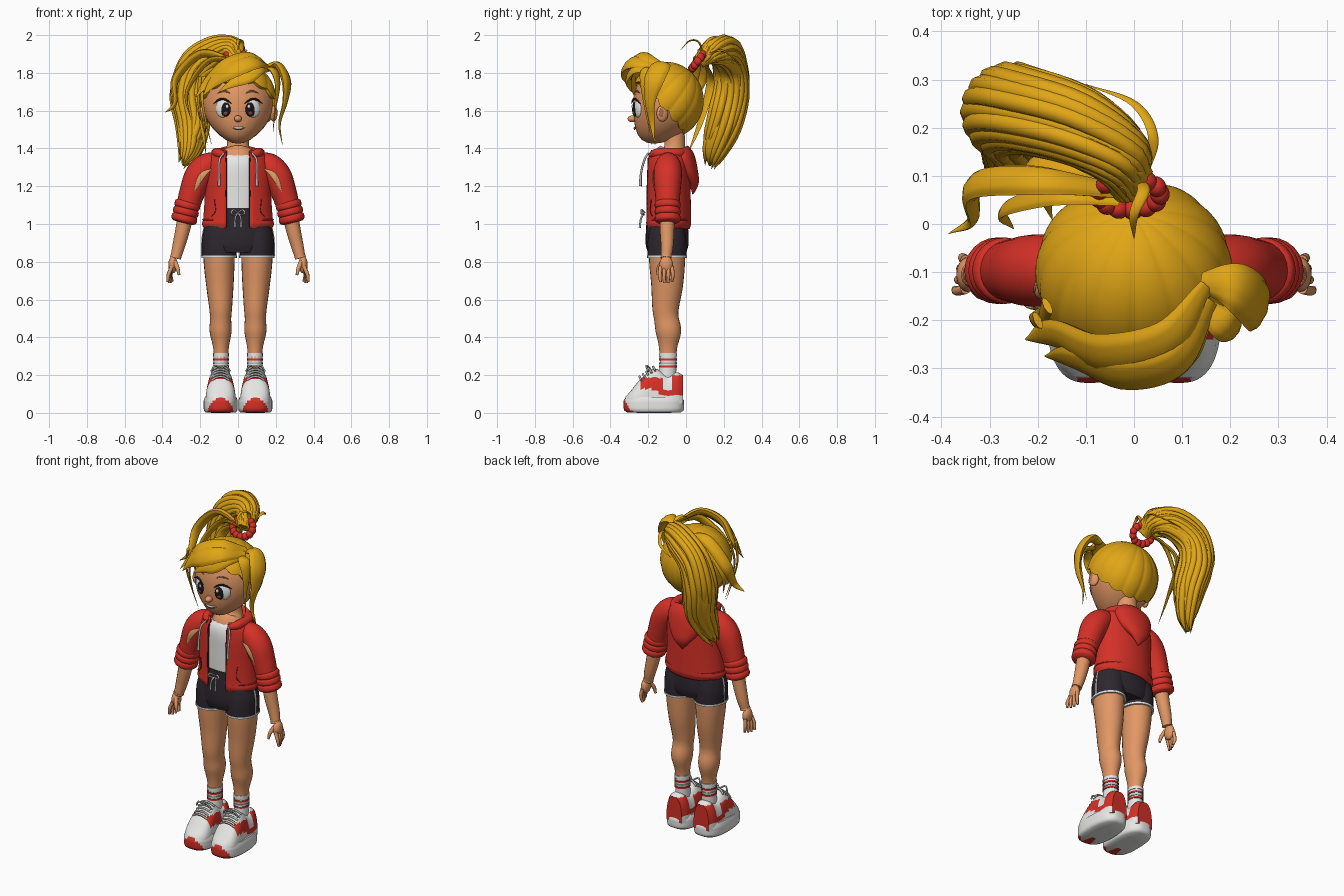
import bpy, bmesh, math, random
from math import sin, cos, pi, radians
from mathutils import Vector, Matrix

random.seed(4)
default = bpy.data.objects.get("Cube")
if default:
    bpy.data.objects.remove(default, do_unlink=True)


def material(name, *rgb):
    mat = bpy.data.materials.new(name)
    mat.use_nodes = True
    mat.diffuse_color = (*rgb, 1)
    mat.node_tree.nodes["Principled BSDF"].inputs["Base Color"].default_value = (*rgb, 1)
    return mat


GOLD = material("golden_hair", .75, .38, .008)
RED = material("red_cloth", .66, .03, .02)
SKIN = material("warm_skin", .76, .31, .13)
DARK = material("charcoal_cloth", .026, .02, .027)
WHITE = material("white", .80, .80, .78)
GREY = material("grey_cord", .46, .46, .45)
BLACK = material("eye_black", .01, .008, .01)
BROWN = material("brown", .20, .06, .035)
BROW = material("soft_brown_brow", .42, .16, .09)
TAN = material("tan_patch", .70, .36, .14)
HEAD = Vector((0, -.1, 1.655))
parts = []


def finish(name, bm, mats, rule=None):
    bmesh.ops.recalc_face_normals(bm, faces=bm.faces)
    for f in bm.faces:
        f.smooth = True
        if rule:
            f.material_index = rule(f.calc_center_median())
    mesh = bpy.data.meshes.new(name)
    bm.to_mesh(mesh)
    bm.free()
    for m in mats:
        mesh.materials.append(m)
    ob = bpy.data.objects.new(name, mesh)
    bpy.context.collection.objects.link(ob)
    parts.append(ob)
    return ob


def skin_rows(name, rows, mats, rule=None, closed=True, caps=True):
    """Skin a list of equal point rows with quads."""
    bm = bmesh.new()
    vs = [[bm.verts.new(p) for p in row] for row in rows]
    n = len(vs[0])
    for a, b in zip(vs, vs[1:]):
        for i in range(n if closed else n - 1):
            j = (i + 1) % n
            bm.faces.new((a[i], a[j], b[j], b[i]))
    if caps:
        bm.faces.new(vs[0])
        bm.faces.new(vs[-1])
    return finish(name, bm, mats, rule)


def spline(points, steps):
    """Catmull-Rom through vectors of any size."""
    p = [Vector(q) for q in points]
    p = [p[0] * 2 - p[1]] + p + [p[-1] * 2 - p[-2]]
    out = []
    for a, b, c, d in zip(p, p[1:], p[2:], p[3:]):
        for k in range(steps):
            t = k / steps
            out.append((b * 2 + (c - a) * t + (a * 2 - b * 5 + c * 4 - d) * t * t
                        + (b * 3 - a - c * 3 + d) * t ** 3) / 2)
    return out + [p[-2]]


def frame(path, i, ref):
    here = path[i].to_3d()
    t = (path[min(i + 1, len(path) - 1)].to_3d() - path[max(i - 1, 0)].to_3d()).normalized()
    u = t.cross(Vector(ref) if ref else here - HEAD).normalized()
    return here, u, u.cross(t)


def sweep(name, pts, mat, ref=(0, 1, 0), squash=1, sides=14, steps=5, lobes=0):
    """Tube through (x, y, z, radius); no ref lays it flat on the head."""
    path, rows = spline(pts, steps), []
    for i, p in enumerate(path):
        c, u, v = frame(path, i, ref)
        r = max(p[3], .001)
        ring = []
        for k in range(sides):
            a = 2 * pi * k / sides
            g = r * (1 - .1 * abs(sin(lobes * a / 2))) if lobes else r
            ring.append(c + u * g * cos(a) + v * g * squash * sin(a))
        rows.append(ring)
    return skin_rows(name, rows, [mat])


def ball(name, loc, size, mat, turn=0):
    bm = bmesh.new()
    m = Matrix.Translation(loc) @ Matrix.Rotation(turn, 4, 'Z') @ Matrix.Diagonal((*size, 1))
    bmesh.ops.create_uvsphere(bm, u_segments=24, v_segments=14, radius=1, matrix=m)
    return finish(name, bm, [mat])


# Head with tapered jaw
def face_y(x, z):
    w = (z - 1.64) / .215
    t = max(0, -w)
    u = x / (.19 * (1 - .25 * t * t))
    return -.1 - .18 * max(0, 1 - u * u - w * w) ** .5 - .07 * t * t


head = ball("head", (0, 0, 0), (1, 1, 1), SKIN)
for v in head.data.vertices:
    x, y, w = v.co
    t = max(0, -w)
    v.co = (.19 * x * (1 - .25 * t * t), -.1 + .18 * y - .07 * t * t, 1.64 + .215 * w)
ball("nose", (0, -.283, 1.557), (.02, .026, .018), SKIN)
arc = lambda x0, x1, z, h, r: [(x0 + (x1 - x0) * k / 4, face_y(x0 + (x1 - x0) * k / 4, z) - .003,
                               z + h * sin(pi * k / 4), r * sin(pi * (k + .4) / 4.8)) for k in range(5)]
sweep("teeth", arc(-.032, .036, 1.516, -.009, .006), WHITE, squash=.8)
sweep("lip_line", arc(-.036, .04, 1.511, -.012, .002), BROWN)

# Hair cap, pole tilted back to the hair tie
tilt = Matrix.Rotation(radians(-40), 3, 'X')
rows = []
for k in range(22):
    row = []
    for j in range(144):
        a = 2 * pi * j / 144
        edge = 96 + 12 * ((1 - cos(a)) / 2) ** 2 + 5 * abs(sin(7 * a))
        th = radians(edge) * (min(k, 20) + .1) / 20.1
        d = tilt @ Vector((sin(th) * sin(a), -sin(th) * cos(a), cos(th)))
        s = (.9 if k == 21 else 1) * (1 + .03 * abs(sin(7 * a)) ** .5 * sin(th))
        row.append(HEAD + Vector((d.x * .199, d.y * .191, d.z * .2)) * s)
    rows.append(row)
skin_rows("hair_cap", rows, [GOLD], caps=False)


def lock(name, *pts, squash=.4):
    sweep(name, pts, GOLD, None, squash, 20, 7, 8)


# Fringe and side locks
lock("fringe_upper", (.15, -.13, 1.84, .02), (.07, -.24, 1.88, .05), (-.06, -.27, 1.84, .055),
     (-.16, -.23, 1.75, .04), (-.225, -.24, 1.67, .002))
lock("fringe_middle", (.16, -.16, 1.83, .02), (.09, -.28, 1.855, .045), (-.02, -.31, 1.82, .055),
     (-.12, -.28, 1.76, .04), (-.185, -.275, 1.68, .002))
lock("fringe_lower", (.15, -.2, 1.82, .02), (.11, -.27, 1.82, .035), (.05, -.3, 1.78, .04),
     (-.03, -.3, 1.745, .025), (-.1, -.29, 1.70, .002))
lock("temple_lock", (.14, -.12, 1.83, .02), (.21, -.13, 1.84, .05), (.255, -.17, 1.76, .055),
     (.25, -.19, 1.65, .03), (.22, -.18, 1.53, .014), (.235, -.165, 1.42, .001))
lock("temple_lock_inner", (.14, -.17, 1.82, .02), (.19, -.21, 1.81, .035), (.21, -.22, 1.73, .024),
     (.195, -.21, 1.6, .009), (.185, -.19, 1.48, .001))
for i, x in enumerate((-.18, -.2)):
    lock(f"side_strand_{i}", (x, -.17 - i * .03, 1.78, .02), (x - .01, -.2, 1.66, .014),
         (x + .01, -.2 + i * .02, 1.54, .009), (x + .04, -.18 + i * .02, 1.42, .001))

# Ponytail: core, strands laid over it, flyaways
tail = [(-.01, .07, 1.86, .035), (-.025, .135, 1.912, .066), (-.11, .2, 1.9, .084), (-.22, .235, 1.82, .093),
        (-.26, .235, 1.68, .094), (-.24, .2, 1.52, .086), (-.255, .15, 1.39, .058), (-.29, .125, 1.31, .006)]
sweep("ponytail", tail, GOLD, sides=64, lobes=12)
path = [Vector(p) for p in tail]
for i in range(18):
    a, strand = 2 * pi * i / 18, []
    drop = random.uniform(-.02, .1)
    for k, p in enumerate(path):
        c, u, v = frame(path, k, (0, 1, 0))
        c = c + (u * cos(a) + v * sin(a)) * max(p[3] * (.76 if k < 4 else .85), .025)
        c.z += drop * k / 7
        strand.append((*c, .001 if k == 7 else .006 + p[3] * .17))
    sweep(f"tail_strand_{i}", strand, GOLD, sides=8)
lock("flyaway_side", (-.04, .07, 1.87, .02), (-.2, .09, 1.9, .035), (-.33, .08, 1.77, .035),
     (-.335, .01, 1.64, .02), (-.385, -.02, 1.59, .001), squash=.55)
lock("flyaway_front", (-.03, .05, 1.87, .015), (-.16, .06, 1.86, .026), (-.27, .03, 1.7, .02),
     (-.25, -.01, 1.55, .001))
lock("flyaway_low", (-.05, .1, 1.86, .015), (-.2, .13, 1.75, .03), (-.19, .08, 1.55, .022), (-.17, .01, 1.37, .001))
lock("flyaway_top", (.01, .09, 1.88, .012), (.02, .07, 1.96, .013), (.0, .02, 1.97, .01), (.0, -.03, 1.92, .001))
lock("flyaway_back", (.02, .1, 1.88, .01), (.04, .18, 1.92, .011), (0, .25, 1.88, .01), (-.1, .29, 1.84, .001))

# Beaded hair tie
for k in range(13):
    a = 2 * pi * k / 13
    ball(f"hair_tie_bead_{k}", (-.01 + .064 * cos(a), .062 + .033 * sin(a), 1.862 + .042 * sin(a)),
         (.02, .022, .024), RED, a)

# Neck, shirt, hips
sweep("neck", [(0, -.08, 1.3, .11), (0, -.075, 1.36, .1), (0, -.06, 1.4, .062), (0, -.06, 1.52, .056)], SKIN, squash=.95)
sweep("shirt", [(0, -.095, 1.04, .15), (0, -.095, 1.2, .15), (0, -.095, 1.31, .145), (0, -.09, 1.355, .115)],
      WHITE, squash=.7, sides=32)
sweep("shorts_hips", [(0, -.1, .85, .16), (0, -.1, .9, .178), (0, -.1, 1, .172), (0, -.1, 1.085, .16)],
      DARK, squash=.64, sides=32)

# Open jacket body
rows = []
for z, rx, ry in spline([(.975, .172, .108), (1, .185, .116), (1.03, .178, .116), (1.15, .17, .114),
                         (1.28, .17, .112), (1.35, .15, .108), (1.39, .115, .1)], 4):
    gap = math.asin(.062 / rx)
    angles = [gap + (2 * pi - 2 * gap) * k / 47 for k in range(48)]
    rows.append([Vector((rx * sin(a), -.095 - ry * cos(a), z)) for a in angles])
jacket = skin_rows("jacket_body", rows, [RED], closed=False, caps=False)
shell = jacket.modifiers.new("thickness", 'SOLIDIFY')
shell.thickness, shell.offset = .012, 0
sweep("jacket_hem", [(.186 * sin(a), -.095 - .118 * cos(a), 1.022, .004) for a in angles[::3]], RED, (0, 0, 1))
sweep("collar", [(s * x, y, z, r) for s, row in ((-1, 1), (1, -1)) for x, y, z, r in
                 [(.068, -.185, 1.365, .016), (.105, -.15, 1.375, .026), (.11, -.06, 1.375, .029),
                  (.06, -.015, 1.375, .029)][::row]], RED, (0, 0, 1))
sweep("hood", [(0, -.035, 1.395, .1), (0, -.015, 1.35, .122), (0, .012, 1.28, .105), (0, .038, 1.225, .065),
               (0, .04, 1.185, .03), (0, .035, 1.155, .002)], RED, squash=.5, sides=28)

for s, side in ((1, "left"), (-1, "right")):
    def limb(part, pts, mat, **kw):
        return sweep(f"{side}_{part}", [(s * x, y, z, r) for x, y, z, r in pts], mat, **kw)

    def blob(part, loc, size, mat, turn=0):
        return ball(f"{side}_{part}", (s * loc[0], *loc[1:]), size, mat, s * turn)

    # Eye, lash, brow, ear
    blob("eye", (.081, face_y(.081, 1.61) + .008, 1.612), (.04, .016, .048), WHITE, .45)
    blob("iris", (.066, face_y(.066, 1.61) - .003, 1.606), (.029, .009, .037), BLACK, .4)
    blob("iris_glow", (.066, face_y(.066, 1.59) - .009, 1.588), (.014, .005, .011), BROWN, .4)
    blob("eye_glint", (.058, face_y(.058, 1.62) - .012, 1.622), (.008, .004, .01), WHITE, .4)
    limb("lash", [(x, y - .008, z, r) for x, y, z, r in arc(.035, .13, 1.637, .025, .006)], BLACK)
    limb("brow", arc(.04, .11, 1.692, .012, .005), BROW, squash=.7)
    blob("ear", (.188, -.125, 1.585), (.018, .032, .043), SKIN, .3)
    blob("ear_hollow", (.203, -.128, 1.588), (.005, .016, .024), BROW, .3)

    # Sleeve with puffed cuff, forearm
    limb("sleeve", [(.11, -.095, 1.335, .05), (.165, -.095, 1.305, .07), (.21, -.097, 1.25, .075),
                    (.245, -.097, 1.16, .067), (.263, -.097, 1.1, .062)], RED, sides=24)
    for k in range(3):
        x, z = .268 + k * .008, 1.1 - k * .035
        limb(f"cuff_{k}", [(x - .006, -.097, z + .024, .05), (x - .003, -.097, z + .012, .067),
                           (x + .003, -.097, z - .012, .067), (x + .006, -.097, z - .024, .05)], RED, sides=24)
    limb("armhole_patch", [(.14, -.168, 1.29, .002), (.18, -.174, 1.265, .014), (.205, -.175, 1.23, .014),
                           (.232, -.167, 1.17, .001)], TAN, squash=.25)
    limb("pocket_line", [(.125, -.184, 1.13, .002), (.12, -.189, 1.07, .002), (.14, -.178, 1.04, .002)], DARK)
    limb("forearm", [(.275, -.1, 1.06, .042), (.295, -.1, .96, .038), (.315, -.1, .88, .033),
                     (.33, -.105, .82, .027)], SKIN)
    limb("wrist", [(.328, -.105, .83, .029), (.331, -.105, .82, .03)], SKIN)

    # Hand
    blob("palm", (.345, -.105, .785), (.024, .036, .046), SKIN)
    for k in range(4):
        y = -.135 + k * .02
        limb(f"finger_{k}", [(.35, y, .775, .011), (.368 - k * .004, y - .004 + k * .003, .73, .01),
                             (.372 - k * .008, y, .685 + .006 * abs(k - 1.4), .007)], SKIN, sides=8)
    limb("thumb", [(.335, -.125, .8, .013), (.32, -.145, .765, .011), (.312, -.15, .73, .007)], SKIN, sides=8)

    # Zip edge, hood cord, waist cord
    limb("zip", [(.062, -.203, .985, .003), (.062, -.206, 1.15, .003), (.062, -.2, 1.35, .003)], DARK)
    limb("hood_cord", [(.075, -.2, 1.375, .005), (.098, -.22, 1.34, .006), (.1, -.238, 1.27, .006),
                       (.1, -.242, 1.2, .008)], GREY)
    limb("waist_loop", [(0, -.218, 1.06, .004), (.025, -.235, 1.075, .005), (.035, -.235, 1.055, .005),
                        (0, -.222, 1.05, .004)], GREY)
    limb("waist_cord", [(.004, -.222, 1.055, .005), (.015, -.238, 1.03, .005), (.016, -.245, .98, .006)], GREY)

    # Shorts leg, leg, sock
    limb("shorts_leg", [(.095, -.1, 1, .078), (.1, -.1, .92, .09), (.1, -.1, .83, .092)], DARK, squash=1.13, sides=24)
    limb("shorts_trim", [(.1, -.1, .832, .094), (.1, -.1, .821, .094)], WHITE, squash=1.13, sides=24)
    limb("shorts_stripe", [(.178, -.1, .99, .006), (.19, -.1, .92, .006), (.192, -.1, .83, .006)], WHITE,
         squash=.6, ref=(1, 0, 0))
    limb("leg", [(.1, -.1, .9, .084), (.1, -.1, .8, .082), (.096, -.1, .68, .073), (.092, -.108, .56, .061),
                 (.092, -.104, .5, .056), (.092, -.093, .43, .058), (.09, -.095, .34, .041),
                 (.09, -.095, .22, .036)], SKIN, squash=1.16, sides=24)
    limb("sock", [(.09, -.095, .315, .04), (.09, -.095, .26, .039), (.09, -.1, .17, .043)], WHITE, squash=1.15)
    for z, mat, h in ((.308, WHITE, .009), (.282, RED, .005), (.262, GREY, .004), (.245, RED, .005)):
        limb(f"sock_band_{z}", [(.09, -.095, z + h, .043), (.09, -.095, z - h, .043)], mat, squash=1.15)

    # Shoe sole with coloured toe
    power = lambda t, e: math.copysign(abs(t) ** e, t)
    rows = [[Vector((s * .092 + .09 * f * power(cos(a), .75), -.17 + .16 * f * power(sin(a), .75), z))
             for a in [2 * pi * k / 96 for k in range(96)]]
            for z, f in ((0, .4), (.002, .88), (.012, .98), (.025, 1), (.04, 1), (.053, 1), (.065, 1), (.085, .92))]
    toe = lambda c: int(c.y < -.27 and ((c.x - s * .092) / .068) ** 2 + (c.z / .08) ** 2 < 1)
    skin_rows(f"{side}_sole", rows, [WHITE, RED], toe)

    # Shoe upper with heel and side panels
    rows = []
    for y, w, top in spline([(-.015, .052, .2), (-.05, .068, .215), (-.1, .072, .2), (-.17, .074, .235),
                             (-.24, .08, .18), (-.29, .07, .12), (-.32, .04, .085)], 6):
        rows.append([Vector((s * .092 + w * power(cos(a), .7), y, .05 + (top - .05) * sin(a) ** .8))
                     for a in [pi * k / 32 for k in range(33)]])
    panel = lambda c: int(c.z > .09 and ((c.y > -.075 and c.z < .2) or (c.y > -.14 and c.z < .125)
                                         or (-.235 < c.y < -.12 and .125 < c.z < .185)))
    skin_rows(f"{side}_upper", rows, [WHITE, RED], panel)
    for k in range(5):
        y, z = -.245 + k * .018, .19 + k * .013
        limb(f"lace_{k}", [(.045, y + .01, z - .018, .006), (.075, y, z, .006), (.11, y, z, .006),
                           (.14, y + .01, z - .018, .006)], GREY, ref=(0, 0, 1), sides=8)
    for t in (-1, 1):
        limb(f"lace_bow_{t}", [(.092, -.19, .235, .005), (.092 + t * .03, -.21, .25, .005),
                               (.092 + t * .05, -.2, .22, .005)], GREY, ref=(0, 0, 1), sides=8)

# Smooth shading with sharp edges kept
for ob in bpy.context.selected_objects:
    ob.select_set(False)
for ob in parts:
    ob.select_set(True)
bpy.context.view_layer.objects.active = parts[0]
bpy.ops.object.shade_smooth_by_angle(angle=radians(50))
